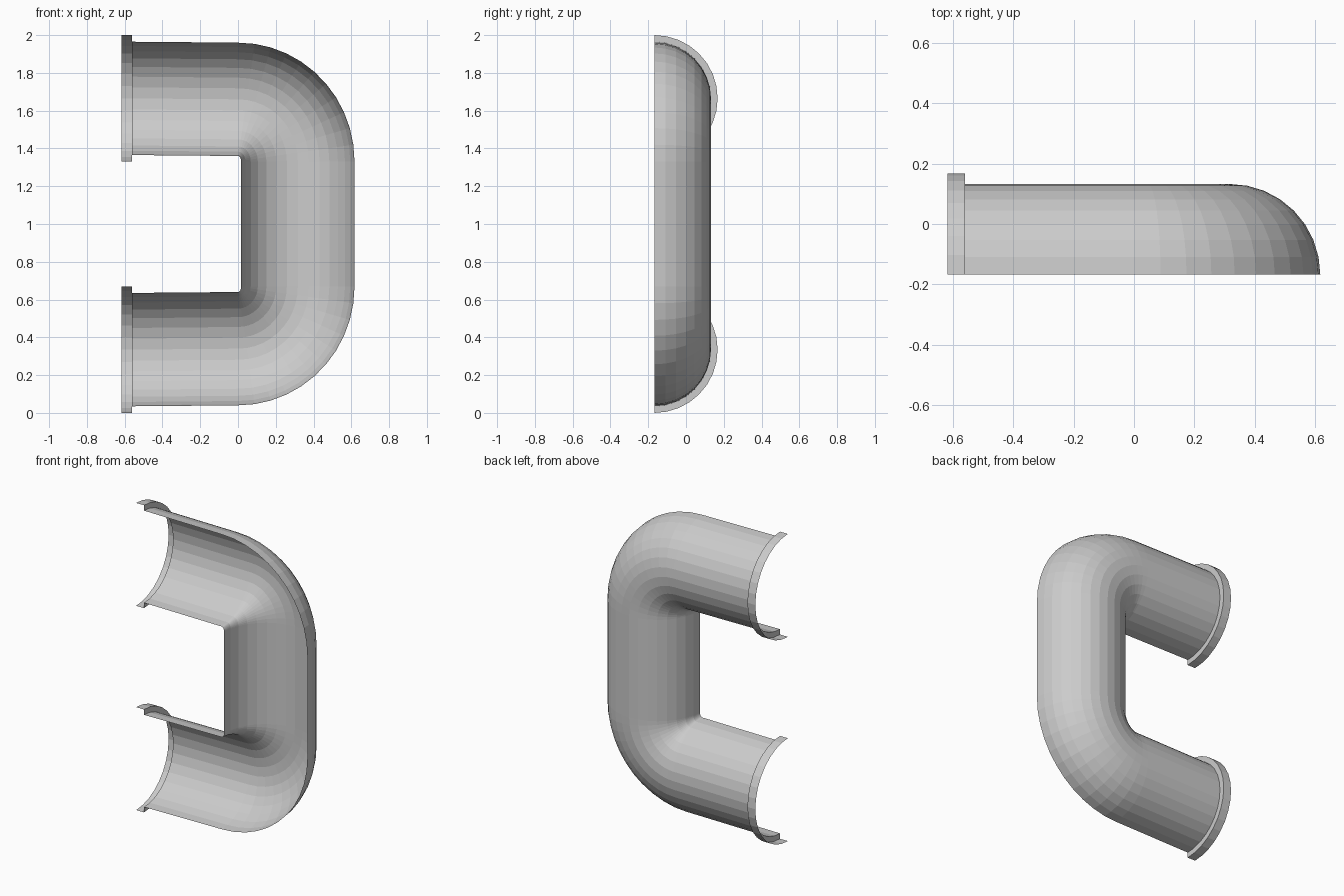
import bpy, bmesh
from math import sin, cos, pi
from mathutils import Vector

if "Cube" in bpy.data.objects:
    bpy.data.objects.remove(bpy.data.objects["Cube"])

Y0 = -0.1675      # plane of the open, cut side
SIDES = 16        # facets around the half circle
BEND = 11         # facets along each elbow


def sweep_half_ring(name, stations):
    """Skin half circles; each station is (x, z, normal_x, normal_z, radius)."""
    bm = bmesh.new()
    rings = []
    for x, z, nx, nz, r in stations:
        n = Vector((nx, 0, nz)).normalized()
        ring = []
        for i in range(SIDES + 1):
            a = pi * i / SIDES
            p = Vector((x, Y0, z)) + n * (r * cos(a)) + Vector((0, r * sin(a), 0))
            ring.append(bm.verts.new(p))
        rings.append(ring)
    for a, b in zip(rings, rings[1:]):
        for i in range(SIDES):
            bm.faces.new((a[i], a[i + 1], b[i + 1], b[i]))
    bmesh.ops.recalc_face_normals(bm, faces=bm.faces)
    # normals point out of the convex back
    mid = max(bm.faces, key=lambda f: f.calc_center_median().y)
    if mid.normal.y < 0:
        bmesh.ops.reverse_faces(bm, faces=bm.faces)
    me = bpy.data.meshes.new(name)
    bm.to_mesh(me)
    bm.free()
    ob = bpy.data.objects.new(name, me)
    bpy.context.collection.objects.link(ob)
    return ob


# U-shaped half pipe: lower leg and elbow, then mirrored about z = 1
R = 0.3
lower = [(-0.56, 0.335, 0, -1, R)]
for i in range(BEND + 1):
    t = pi / 2 * i / BEND
    lower.append((0.317 * sin(t), 0.67 - 0.33 * cos(t), sin(t), -cos(t), R))
upper = [(x, 2 - z, nx, -nz, r) for x, z, nx, nz, r in reversed(lower)]
sweep_half_ring("half_pipe", lower + upper)

# Stepped socket collar at each open end
for name, z in (("lower_collar", 0.335), ("upper_collar", 1.665)):
    sweep_half_ring(name, [(-0.617, z, 0, -1, 0.335),
                           (-0.56, z, 0, -1, 0.335),
                           (-0.56, z, 0, -1, R)])
